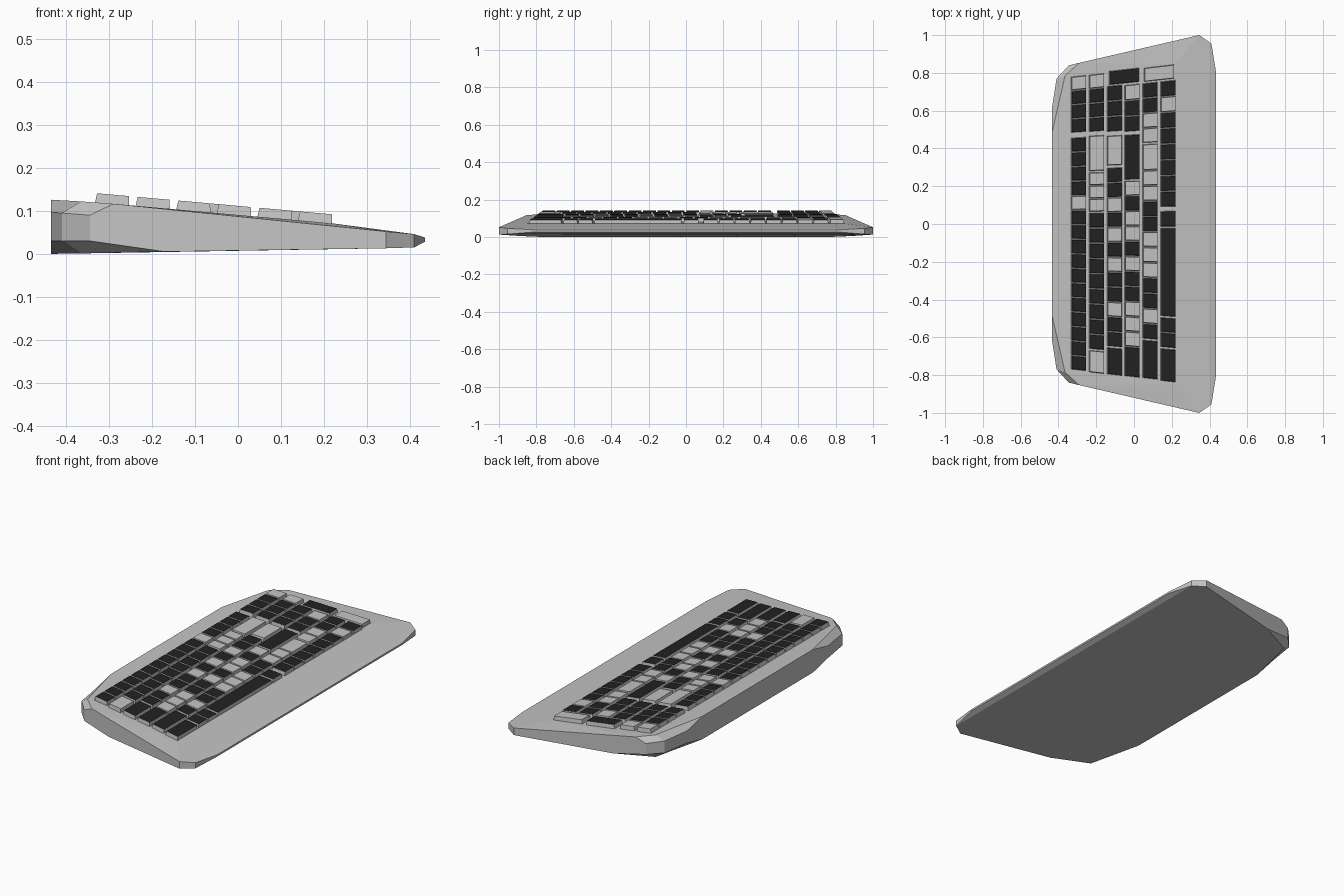
import bpy, bmesh

if "Cube" in bpy.data.objects:
    bpy.data.objects.remove(bpy.data.objects["Cube"])


def material(name, value):
    m = bpy.data.materials.new(name)
    m.diffuse_color = (value, value, value, 1)
    m.use_nodes = True
    m.node_tree.nodes["Principled BSDF"].inputs["Base Color"].default_value = m.diffuse_color
    return m


GREY = material("light grey plastic", 0.55)
DARK = material("dark key top", 0.016)


def finish(name, bm, mats):
    bmesh.ops.recalc_face_normals(bm, faces=bm.faces[:])
    mesh = bpy.data.meshes.new(name)
    bm.to_mesh(mesh)
    bm.free()
    for m in mats:
        mesh.materials.append(m)
    ob = bpy.data.objects.new(name, mesh)
    bpy.context.collection.objects.link(ob)
    return ob


def deck_z(x):
    return 0.0905 - 0.0895 * x


# Case: half outline rings (back middle to front middle), mirrored in y
BELT = [(-0.435, 0.61), (-0.41, 0.77), (-0.345, 0.84),
        (0.345, 1.0), (0.41, 0.955), (0.435, 0.8)]
HIGH = [0.097, 0.095, 0.090, 0.052, 0.046, 0.038]
LOW = [0.03, 0.03, 0.03, 0.013, 0.015, 0.028]
TOP = [(-0.435, 0.48, 0.126), (-0.365, 0.785, 0.122), (-0.29, 0.853, 0.1165)]
BOTTOM = [(-0.435, 0.48, 0), (-0.365, 0.785, 0.001), (-0.17, 0.88, 0.005)]
DECK = (0.22, 0.85, 0.071)

bm = bmesh.new()


def both(points):
    return [[bm.verts.new((x, s * y, z)) for x, y, z in points] for s in (1, -1)]


hi = both([(x, y, z) for (x, y), z in zip(BELT, HIGH)])
lo = both([(x, y, z) for (x, y), z in zip(BELT, LOW)])
top, bot, deck = both(TOP), both(BOTTOM), both([DECK])

for h, l, t, b, d in zip(hi, lo, top, bot, deck):
    for i in (0, 1, 3, 4):                       # corner walls
        bm.faces.new((h[i], h[i + 1], l[i + 1], l[i]))
    bm.faces.new((h[2], t[2], h[3], l[3], b[2], l[2]))   # long end wall
    for i in (0, 1):                             # rear corner chamfers
        bm.faces.new((h[i], h[i + 1], t[i + 1], t[i]))
        bm.faces.new((l[i], l[i + 1], b[i + 1], b[i]))
    bm.faces.new((t[2], h[3], d[0]))             # end strip of the deck


def across(a, b):
    """Face running through list a on one side and back through b."""
    bm.faces.new(a + b[::-1])


across([top[0][0], hi[0][0], lo[0][0], bot[0][0]],
       [top[1][0], hi[1][0], lo[1][0], bot[1][0]])       # rear wall
across(top[0] + deck[0], top[1] + deck[1])               # key deck
across([deck[0][0], hi[0][3], hi[0][4]], [deck[1][0], hi[1][3], hi[1][4]])
across(hi[0][4:], hi[1][4:])                             # front lip, upper
across([hi[0][5], lo[0][5]], [hi[1][5], lo[1][5]])       # front lip, edge
across(lo[0][4:], lo[1][4:])                             # front lip, lower
across(bot[0] + lo[0][3:5], bot[1] + lo[1][3:5])         # underside
finish("keyboard_case", bm, [GREY])


# Keys: tapered blocks, spreading slightly towards the front
def add_key(bm, x0, x1, y_back, y_front, dark):
    xc = (x0 + x1) / 2
    rings = []
    for inset, lift in ((0, -0.002), (0.003, 0.021)):
        ring = []
        for x, y in ((x0 + inset, y_back - inset), (x1 - inset, y_back - inset),
                     (x1 - inset, y_front + inset), (x0 + inset, y_front + inset)):
            ring.append(bm.verts.new((x + lift * 0.1, y * (1 + 0.14 * (x - xc)),
                                      deck_z(x) + lift)))
        rings.append(ring)
    low, up = rings
    for i in range(4):
        j = (i + 1) % 4
        bm.faces.new((low[i], low[j], up[j], up[i]))
    bm.faces.new(low[::-1])
    bm.faces.new(up).material_index = 1 if dark else 0


# Each row: runs of equal keys (start y, end y, D = dark / L = light)
ROWS = [
    [(0.785, 0.485, "LDDD"), (0.46, -0.775, "DDDDL" + "D" * 11)],
    [(0.795, 0.49, "LDDD"), (0.47, 0.28, "L"), (0.275, 0.065, "LLL"),
     (0.06, -0.665, "D" * 9), (-0.67, -0.79, "L")],
    [(0.735, 0.49, "DDD"), (0.47, 0.31, "L"), (0.30, -0.65, "DDLDLDLDDLDD"),
     (-0.655, -0.80, "D")],
    [(0.74, 0.49, "LDD"), (0.475, 0.235, "D"), (0.23, -0.65, "LDLLDLDDLLL"),
     (-0.65, -0.81, "D")],
    [(0.75, 0.43, "DDLL"), (0.425, 0.285, "L"), (0.285, -0.61, "LLDDLLLDDLD"),
     (-0.615, -0.82, "D")],
    [(0.76, 0.09, "DLDDDDDD"), (0.07, -0.015, "D"), (-0.02, -0.49, "D"),
     (-0.495, -0.655, "DD"), (-0.66, -0.835, "D")],
]
GAP = 0.004
for r, runs in enumerate(ROWS):
    bm = bmesh.new()
    x0 = -0.333 + r * 0.0945
    for start, end, pattern in runs:
        step = (end - start) / len(pattern)
        for i, c in enumerate(pattern):
            y = start + i * step
            add_key(bm, x0, x0 + 0.08, y - GAP / 2, y + step + GAP / 2, c == "D")
    finish("key_row_%d" % (r + 1), bm, [GREY, DARK])

# Two wide keys at the far end
bm = bmesh.new()
add_key(bm, -0.132, 0.026, 0.818, 0.745, True)
add_key(bm, 0.052, 0.213, 0.835, 0.762, False)
finish("wide_end_keys", bm, [GREY, DARK])
